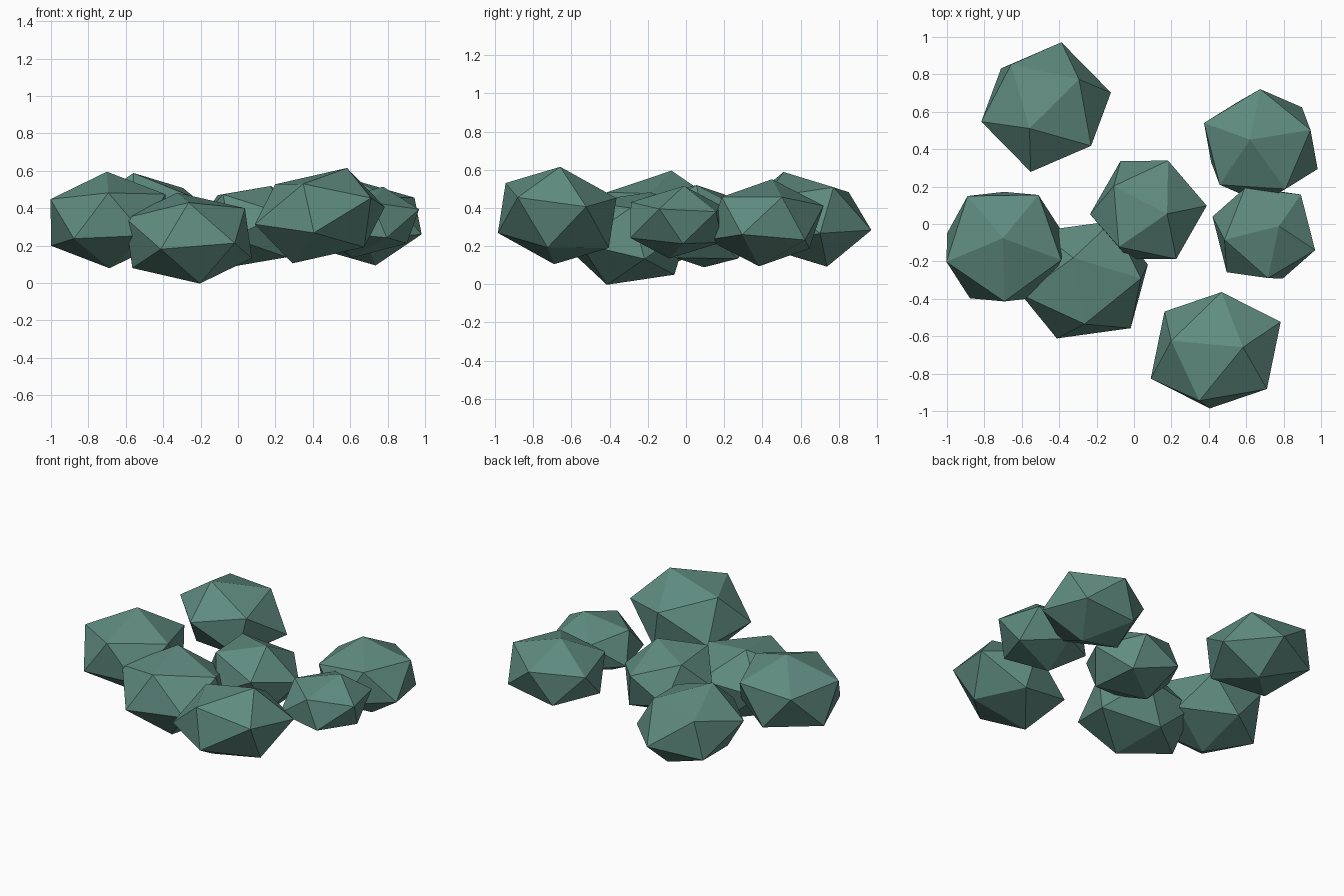
import bpy
import bmesh
from mathutils import Matrix, Vector

cube = bpy.data.objects.get("Cube")
if cube:
    bpy.data.objects.remove(cube, do_unlink=True)

# One colour for every rock
stone = bpy.data.materials.new("grey_green_stone")
stone.use_nodes = True
colour = (0.115, 0.26, 0.215, 1.0)
stone.diffuse_color = colour
stone.node_tree.nodes["Principled BSDF"].inputs["Base Color"].default_value = colour


def columns(vectors):
    """Matrix whose columns are the three vectors."""
    return Matrix([Vector(v) for v in vectors]).transposed()


def make_rock(name, centre, *corners):
    """Icosahedron stretched and tilted so that one face lands on three corners,
    given relative to its centre."""
    bm = bmesh.new()
    bmesh.ops.create_icosphere(bm, subdivisions=1, radius=1.0)
    bm.faces.ensure_lookup_table()
    face = [v.co.copy() for v in bm.faces[0].verts]
    stretch = columns(corners) @ columns(face).inverted()
    for vert in bm.verts:
        vert.co = stretch @ vert.co
    bmesh.ops.recalc_face_normals(bm, faces=bm.faces)
    mesh = bpy.data.meshes.new(name)
    bm.to_mesh(mesh)
    bm.free()
    mesh.materials.append(stone)
    rock = bpy.data.objects.new(name, mesh)
    rock.location = centre
    bpy.context.collection.objects.link(rock)
    return rock


# Rocks: centre, then the corners of one upper face
make_rock("back_right_rock", (-.47, .625, .34),
          (.176, .148, .168), (-.089, -.114, .248), (-.187, .228, .142))
make_rock("right_rock", (-.694, -.121, .337),
          (-.007, .045, .258), (.305, -.072, .138), (.001, -.293, .145))
make_rock("front_right_rock", (-.264, -.298, .24),
          (-.06, .117, .243), (0, -.237, .19), (.301, .007, .16))
make_rock("middle_rock", (.077, .075, .304),
          (.1, -.02, .215), (-.185, .128, .166), (-.158, -.197, .17))
make_rock("back_left_rock", (.678, .417, .322),
          (-.058, .034, .228), (.132, -.23, .135), (-.22, -.207, .09))
make_rock("left_rock", (.694, -.05, .325),
          (.082, .039, .19), (-.21, -.034, .113), (.022, -.239, .105))
make_rock("front_left_rock", (.437, -.675, .36),
          (.146, .016, .255), (-.238, .05, .168), (-.088, -.27, .17))
